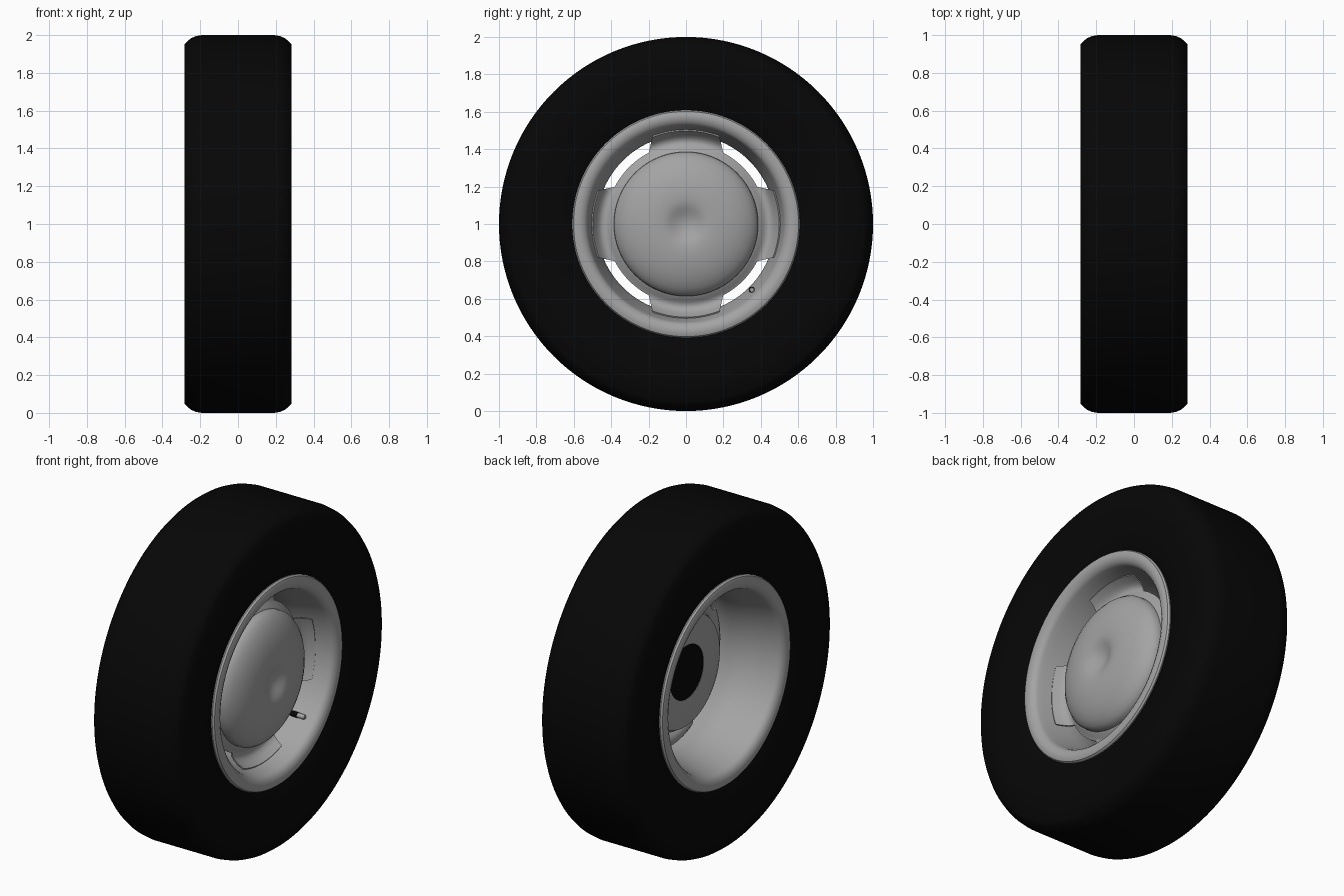
import bpy, bmesh
from math import cos, sin, pi, radians

cube = bpy.data.objects.get("Cube")
if cube:
    bpy.data.objects.remove(cube, do_unlink=True)

AXLE = 1.0
SEGS = 96


def material(name, value):
    m = bpy.data.materials.new(name)
    m.use_nodes = True
    m.diffuse_color = (value, value, value, 1)
    bsdf = m.node_tree.nodes["Principled BSDF"]
    bsdf.inputs["Base Color"].default_value = (value, value, value, 1)
    bsdf.inputs["Roughness"].default_value = 0.6
    return m


rubber = material("black_rubber", 0.002)
steel = material("grey_steel", 0.37)


def finish(name, bm, mat):
    bmesh.ops.recalc_face_normals(bm, faces=bm.faces)
    mesh = bpy.data.meshes.new(name)
    bm.to_mesh(mesh)
    bm.free()
    mesh.materials.append(mat)
    obj = bpy.data.objects.new(name, mesh)
    bpy.context.collection.objects.link(obj)
    return obj


def smooth(obj, angle=32):
    bpy.ops.object.select_all(action='DESELECT')
    obj.select_set(True)
    bpy.context.view_layer.objects.active = obj
    bpy.ops.object.shade_smooth_by_angle(angle=radians(angle))


def lathe(name, profile, mat, closed=False, segs=SEGS, cy=0, cz=AXLE):
    """Revolve (radius, x) points about an axis parallel to x."""
    bm = bmesh.new()
    rings = []
    for r, x in profile:
        if r == 0:
            rings.append([bm.verts.new((x, cy, cz))] * segs)
        else:
            rings.append([bm.verts.new((x, cy + r * cos(2 * pi * i / segs),
                                        cz + r * sin(2 * pi * i / segs)))
                          for i in range(segs)])
    pairs = list(zip(rings, rings[1:]))
    if closed:
        pairs.append((rings[-1], rings[0]))
    for a, b in pairs:
        for i in range(segs):
            j = (i + 1) % segs
            corners = dict.fromkeys((a[i], a[j], b[j], b[i]))
            if len(corners) > 2:
                bm.faces.new(list(corners))
    return finish(name, bm, mat)


def mirrored(half):
    return half + [(r, -x) for r, x in reversed(half)]


# Tyre: flat tread, rounded shoulders, nearly flat sidewalls
tyre = lathe("tyre", mirrored([
    (0.535, 0.21), (0.595, 0.243), (0.64, 0.262), (0.72, 0.276), (0.82, 0.283),
    (0.95, 0.284), (0.968, 0.268), (0.984, 0.247), (0.995, 0.222), (1.0, 0.19)]),
    rubber, closed=True, segs=128)
smooth(tyre, 60)

# Rim barrel with a rolled lip and a crease on each side
rim = lathe("rim", mirrored([
    (0.595, 0.225), (0.607, 0.242), (0.609, 0.256), (0.602, 0.267),
    (0.585, 0.273), (0.562, 0.272), (0.542, 0.262), (0.53, 0.25),
    (0.525, 0.238), (0.516, 0.205), (0.502, 0.15), (0.488, 0.09),
    (0.478, 0.04)]), steel)
smooth(rim)

# Pressed wheel disc: raised shoulder under the cap, edge flared to the barrel
disc = lathe("wheel_disc", [
    (0.16, 0.0), (0.30, 0.0), (0.325, 0.01), (0.345, 0.045), (0.36, 0.095),
    (0.372, 0.122), (0.384, 0.126), (0.396, 0.12), (0.412, 0.105),
    (0.43, 0.096), (0.448, 0.096), (0.466, 0.106), (0.482, 0.125),
    (0.502, 0.16)], steel)
shell = disc.modifiers.new("thickness", 'SOLIDIFY')
shell.thickness = 0.01
shell.offset = 0


# Four curved vent slots, wider towards the rim
def slot_cutter(name, middle):
    bm = bmesh.new()
    steps = range(-4, 5)
    outline = [(0.43, middle + k * 17.5 / 4) for k in steps]
    outline += [(0.53, middle - k * 26 / 4) for k in steps]
    face = bm.faces.new([bm.verts.new((-0.1, r * cos(radians(a)),
                                       AXLE + r * sin(radians(a))))
                         for r, a in outline])
    side = bmesh.ops.extrude_face_region(bm, geom=[face])
    bmesh.ops.translate(bm, vec=(0.4, 0, 0), verts=[
        v for v in side["geom"] if isinstance(v, bmesh.types.BMVert)])
    obj = finish(name, bm, steel)
    obj.hide_render = True
    return obj


cutters = [slot_cutter(f"slot_cutter_{q + 1}", 45 + 90 * q) for q in range(4)]
for c in cutters:
    cut = disc.modifiers.new("slot", 'BOOLEAN')
    cut.object = c
    cut.operation = 'DIFFERENCE'
    cut.solver = 'EXACT'

# Apply the cuts, then remove the cutters
bpy.context.view_layer.update()
graph = bpy.context.evaluated_depsgraph_get()
disc_mesh = bpy.data.meshes.new_from_object(disc.evaluated_get(graph))
disc.modifiers.clear()
disc.data = disc_mesh
for c in cutters:
    bpy.data.objects.remove(c, do_unlink=True)
smooth(disc)

# Domed hub cap with a central dimple
cap = lathe("hub_cap", [
    (0, 0.216), (0.03, 0.219), (0.06, 0.229), (0.085, 0.24), (0.105, 0.247),
    (0.13, 0.251), (0.17, 0.251), (0.22, 0.245), (0.27, 0.233), (0.31, 0.218),
    (0.345, 0.199), (0.37, 0.178), (0.385, 0.155), (0.386, 0.13), (0, 0.13)],
    steel)
smooth(cap)

# Dark centre bore seen from behind
lathe("centre_bore", [(0, 0.003), (0.162, 0.003), (0.162, -0.003),
                      (0, -0.003)], rubber)

# Tyre valve: rubber base and metal tip
valve = dict(segs=16, cy=0.352, cz=AXLE - 0.352)
base = lathe("valve_base", [(0, 0.08), (0.017, 0.08), (0.016, 0.15), (0, 0.15)],
             rubber, **valve)
tip = lathe("valve_tip", [(0, 0.15), (0.014, 0.15), (0.014, 0.19),
                          (0.011, 0.196), (0, 0.196)], steel, **valve)
for part in (base, tip):
    smooth(part)
